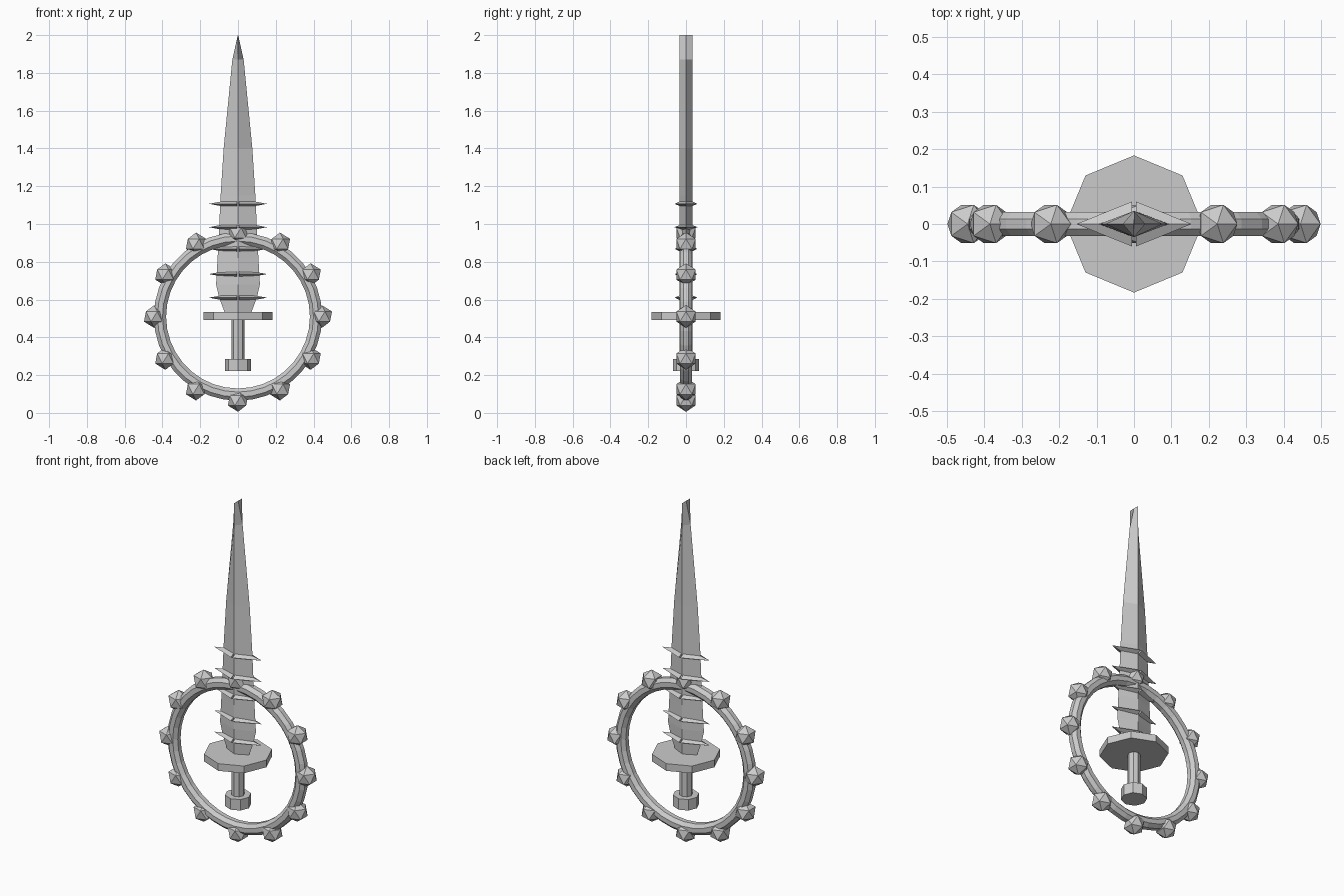
import bpy, bmesh, math
from mathutils import Matrix, Vector

old = bpy.data.objects.get("Cube")
if old:
    bpy.data.objects.remove(old, do_unlink=True)

grey = bpy.data.materials.new("plain grey")
grey.use_nodes = True
GREY = (0.6, 0.6, 0.6, 1)
grey.diffuse_color = GREY
grey.node_tree.nodes["Principled BSDF"].inputs["Base Color"].default_value = GREY

RING_Z = 0.51


def finish(name, bm):
    bmesh.ops.recalc_face_normals(bm, faces=bm.faces)
    mesh = bpy.data.meshes.new(name)
    bm.to_mesh(mesh)
    bm.free()
    mesh.materials.append(grey)
    obj = bpy.data.objects.new(name, mesh)
    bpy.context.collection.objects.link(obj)
    return obj


def octagon_prism(name, radius, low, high):
    bm = bmesh.new()
    bmesh.ops.create_cone(bm, cap_ends=True, segments=8, radius1=radius,
                          radius2=radius, depth=high - low,
                          matrix=Matrix.Translation((0, 0, (low + high) / 2)))
    finish(name, bm)


def bridge(bm, a, b):
    for i in range(len(a)):
        j = (i + 1) % len(a)
        bm.faces.new((a[i], a[j], b[j], b[i]))


# Handle, pommel and round guard
octagon_prism("handle", 0.035, 0.27, 0.5)
octagon_prism("pommel", 0.07, 0.222, 0.286)
octagon_prism("guard", 0.183, 0.492, 0.534)

# Diamond-section blade: (height, half width), ending in a chisel tip
profile = [(0.53, 0.07), (0.61, 0.1), (0.68, 0.116), (0.82, 0.108),
           (0.98, 0.1), (1.15, 0.092), (1.4, 0.076), (1.87, 0.03), (2.0, 0.001)]
THICK = 0.035
bm = bmesh.new()
loops = []
for z, w in profile:
    loops.append([bm.verts.new(p) for p in
                  ((w, 0, z), (0, THICK, z), (-w, 0, z), (0, -THICK, z))])
for a, b in zip(loops, loops[1:]):
    bridge(bm, a, b)
bm.faces.new(loops[0])
bm.faces.new(loops[-1])
finish("blade", bm)

# Paired four-sided spikes along the lower blade
for n, z in enumerate((0.61, 0.735, 0.868, 0.983, 1.107)):
    bm = bmesh.new()
    for side in (-1, 1):
        x = 0.005 * side
        base = [bm.verts.new(p) for p in ((x, 0.06, z), (x, 0, z + 0.028),
                                          (x, -0.06, z), (x, 0, z - 0.028))]
        tip = bm.verts.new((0.154 * side, 0, z))
        bm.faces.new(base)
        for i in range(4):
            bm.faces.new((base[i], base[(i + 1) % 4], tip))
    finish(f"blade_spikes_{n + 1}", bm)

# Upright ring with an eight-sided section
bm = bmesh.new()
STEPS, SIDES = 36, 8
loops = []
for s in range(STEPS):
    a = math.tau * s / STEPS
    out = Vector((math.cos(a), 0, math.sin(a)))
    loop = []
    for k in range(SIDES):
        t = math.tau * (k + 0.5) / SIDES
        co = out * (0.413 + 0.035 * math.cos(t))
        loop.append(bm.verts.new((co.x, 0.035 * math.sin(t), co.z + RING_Z)))
    loops.append(loop)
for s in range(STEPS):
    bridge(bm, loops[s], loops[(s + 1) % STEPS])
finish("ring", bm)

# Twelve faceted beads around the ring
for n in range(12):
    a = math.tau * n / 12
    spot = Vector((math.cos(a), 0, math.sin(a))) * 0.444
    spot.z += RING_Z
    bm = bmesh.new()
    bmesh.ops.create_icosphere(bm, subdivisions=1, radius=0.06,
                               matrix=Matrix.Translation(spot))
    finish(f"ring_bead_{n + 1}", bm)
